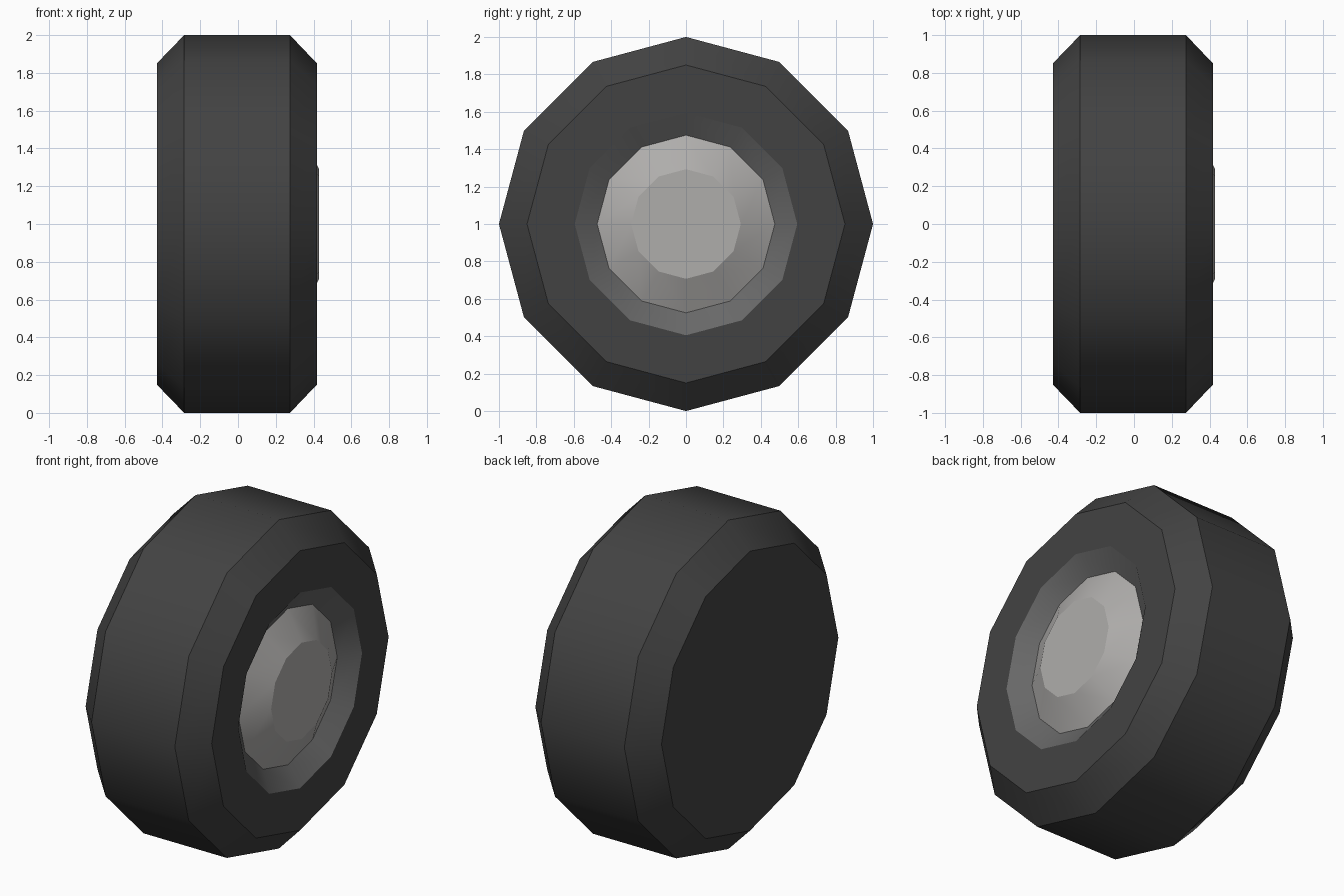
import bpy, bmesh, math

if "Cube" in bpy.data.objects:
    bpy.data.objects.remove(bpy.data.objects["Cube"])

SIDES = 12


def material(name, rgb):
    m = bpy.data.materials.new(name)
    m.diffuse_color = (*rgb, 1.0)
    m.use_nodes = True
    m.node_tree.nodes["Principled BSDF"].inputs["Base Color"].default_value = m.diffuse_color
    return m


def lathe(name, profile, mat, cap_start=False, cap_end=False):
    """Spin (x, radius) points around the wheel axis; the rings stay crisp, the facets shade smooth."""
    bm = bmesh.new()
    rings = []
    for x, r in profile:
        ring = []
        for k in range(SIDES):
            a = 2 * math.pi * k / SIDES
            ring.append(bm.verts.new((x, r * math.sin(a), r * math.cos(a))))
        rings.append(ring)
    for a, b in zip(rings, rings[1:]):
        for k in range(SIDES):
            n = (k + 1) % SIDES
            f = bm.faces.new((a[k], b[k], b[n], a[n]))
            f.smooth = True
    if cap_start:
        bm.faces.new(rings[0])
    if cap_end:
        bm.faces.new(rings[-1][::-1])
    for ring in rings:
        for k in range(SIDES):
            e = bm.edges.get((ring[k], ring[(k + 1) % SIDES]))
            e.smooth = False
    bm.normal_update()
    # profiles run from the back to the front, make sure the faces point outward
    if cap_start and bm.faces[:][-1].normal.x > 0 or cap_end and bm.faces[:][-1].normal.x < 0:
        bmesh.ops.reverse_faces(bm, faces=bm.faces[:])
    elif not cap_start and not cap_end and bm.faces[:][0].normal.x < 0:
        bmesh.ops.reverse_faces(bm, faces=bm.faces[:])
    me = bpy.data.meshes.new(name)
    bm.to_mesh(me)
    bm.free()
    me.materials.append(mat)
    ob = bpy.data.objects.new(name, me)
    ob.location.z = 1.0
    bpy.context.collection.objects.link(ob)
    return ob


rubber = material("dark rubber", (0.055, 0.055, 0.055))
rim_grey = material("rim grey", (0.138, 0.138, 0.138))
hub_grey = material("hub light grey", (0.43, 0.42, 0.41))

# Tyre: flat closed back, bevelled tread, front sidewall with a round opening
lathe("tyre", [(-0.43, 0.85), (-0.285, 1.0), (0.275, 1.0), (0.418, 0.85), (0.418, 0.595)],
      rubber, cap_start=True)

# Rim: sloping wall sunk into the tyre opening
lathe("rim_wall", [(0.418, 0.595), (0.335, 0.475)], rim_grey)

# Hub: shallow cone rising from the rim to a flat cap
lathe("hub_cap", [(0.335, 0.475), (0.428, 0.293)], hub_grey, cap_end=True)
